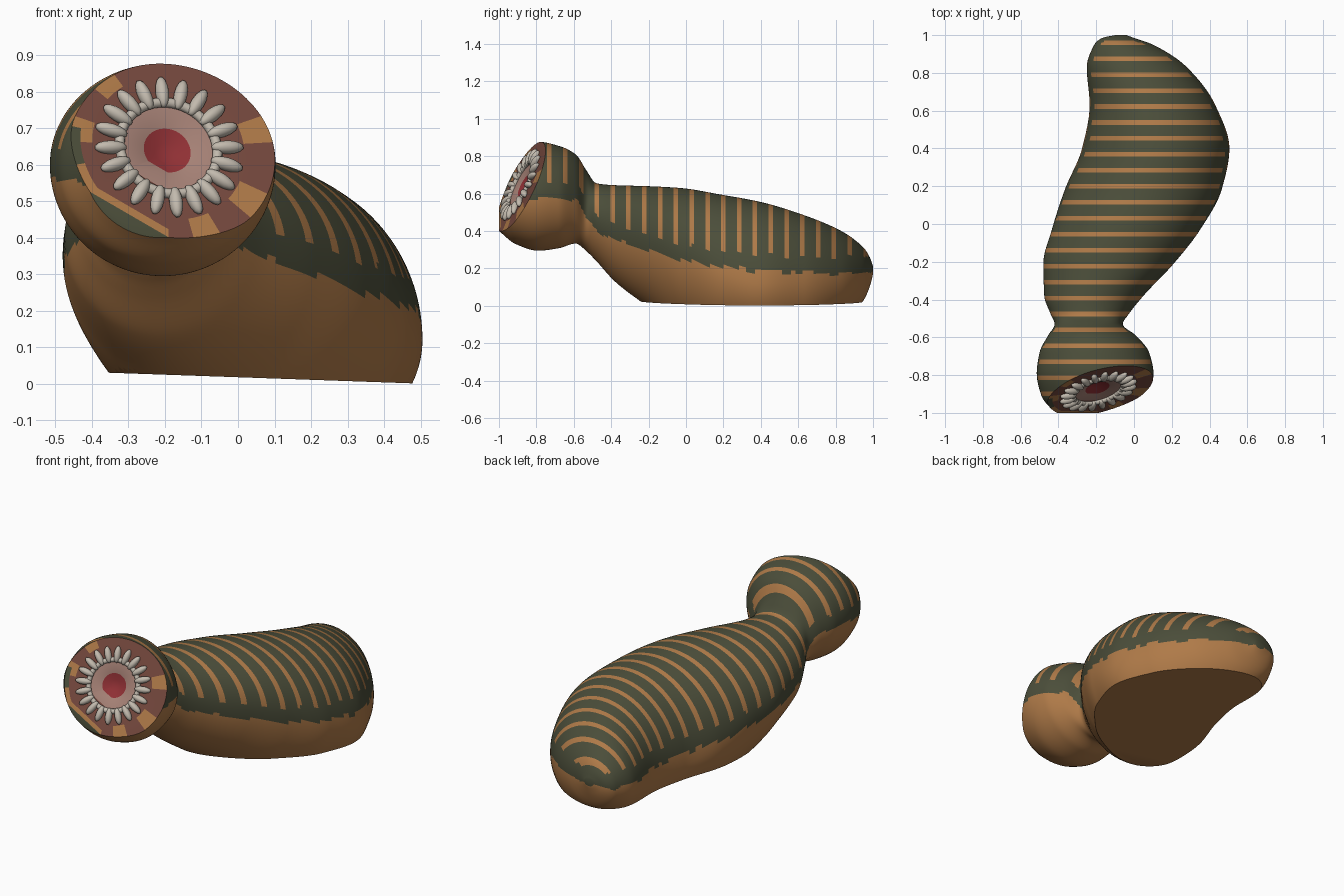
import bpy, bmesh, math
from mathutils import Vector, Matrix

cube = bpy.data.objects.get("Cube")
if cube:
    bpy.data.objects.remove(cube, do_unlink=True)


def material(name, rgb):
    m = bpy.data.materials.new(name)
    m.use_nodes = True
    m.diffuse_color = (*rgb, 1)
    for node in m.node_tree.nodes:
        if node.type == 'BSDF_PRINCIPLED':
            node.inputs["Base Color"].default_value = (*rgb, 1)
            node.inputs["Roughness"].default_value = 0.7
    return m


TAN, GREEN, GUM, PINK, RED, IVORY = range(6)
MATERIALS = [
    material("tan_skin", (.43, .195, .065)),
    material("dark_green_skin", (.07, .075, .042)),
    material("dull_red_gum", (.18, .066, .048)),
    material("pale_pink_flesh", (.38, .22, .18)),
    material("red_throat", (.28, .03, .035)),
    material("ivory_teeth", (.54, .49, .42)),
]

# Sections along the body: y, side min x, side max x, widest z, top z, bottom z, colour line z
SECTIONS = sorted([
    (1.0, -.10, -.04, .19, .21, .17, .19),
    (.985, -.17, .0, .18, .255, .11, .18),
    (.95, -.21, .10, .17, .31, .03, .18),
    (.83, -.25, .28, .15, .40, -.08, .17),
    (.63, -.235, .43, .13, .485, -.18, .18),
    (.4, -.275, .505, .12, .555, -.2, .19),
    (.185, -.365, .465, .18, .595, -.2, .21),
    (-.03, -.435, .35, .28, .63, -.13, .25),
    (-.21, -.48, .21, .35, .64, .0, .30),
    (-.38, -.475, .05, .40, .645, .13, .35),
    (-.48, -.44, -.03, .46, .655, .24, .41),
    (-.53, -.42, -.06, .50, .72, .29, .47),
    (-.59, -.455, .01, .56, .81, .333, .56),
    (-.68, -.50, .08, .59, .855, .308, .58),
    (-.79, -.515, .103, .6, .877, .295, .57),
    (-.91, -.49, .08, .6, .85, .33, .56),
    (-1.0, -.42, .0, .6, .8, .40, .54),
])


def slope(i, c):
    """Slope that never overshoots the given sections."""
    if i == 0 or i == len(SECTIONS) - 1:
        i = max(i, 1)
        a, b = SECTIONS[i - 1], SECTIONS[i]
        return (b[c] - a[c]) / (b[0] - a[0])
    a, b, d = SECTIONS[i - 1:i + 2]
    s, t = (b[c] - a[c]) / (b[0] - a[0]), (d[c] - b[c]) / (d[0] - b[0])
    return 0 if s * t <= 0 else 2 * s * t / (s + t)


def section(y):
    i = 0
    while i < len(SECTIONS) - 2 and SECTIONS[i + 1][0] < y:
        i += 1
    a, b = SECTIONS[i], SECTIONS[i + 1]
    h = b[0] - a[0]
    t = min(max((y - a[0]) / h, 0), 1)
    blend = t * t * (3 - 2 * t)
    return [a[c] + (b[c] - a[c]) * blend
            + h * t * (1 - t) * ((1 - t) * slope(i, c) - t * slope(i + 1, c))
            for c in range(1, 7)]


PITCH, FIRST, SIDES = .0845, .96, 112


def skin_colour(p):
    wobble = .008 * math.sin(p.y * 31) + .006 * math.sin(p.y * 73 + p.x * 9)
    line = section(p.y)[5] + wobble
    if p.z < line:
        return TAN
    turn = (FIRST - p.y) / PITCH
    in_stripe = abs(turn - round(turn)) < .145
    return TAN if in_stripe and p.z > line + .085 else GREEN


# Body and head: one loft with rows aligned to the stripes
bm = bmesh.new()
row = PITCH / 7
ys = [1.0, .997, .991] + [FIRST - row * j for j in range(-2, 163)]
ys = [y for y in ys if y > -.995] + [-1.0]
rings = []
for y in ys:
    xl, xr, zw, zt, zb, _ = section(y)
    ring = []
    for k in range(SIDES):
        a = math.tau * k / SIDES
        reach = zt - zw if math.sin(a) > 0 else zw - zb
        ring.append(bm.verts.new(((xl + xr) / 2 + (xr - xl) / 2 * math.cos(a), y,
                                  zw + reach * math.sin(a))))
    rings.append(ring)
for r, s in zip(rings, rings[1:]):
    for k in range(SIDES):
        n = (k + 1) % SIDES
        bm.faces.new((r[k], r[n], s[n], s[k]))
bm.faces.new(rings[0])
bm.faces.new(rings[-1])
for f in bm.faces:
    f.material_index = skin_colour(f.calc_center_median())


def cut(point, normal):
    geom = bm.verts[:] + bm.edges[:] + bm.faces[:]
    out = bmesh.ops.bisect_plane(bm, geom=geom, dist=1e-5, plane_co=point,
                                 plane_no=normal, clear_outer=True)
    return out["geom_cut"]


# Flat sole
edges = [e for e in cut((0, 0, .018), (-.035, 0, -1)) if isinstance(e, bmesh.types.BMEdge)]
bmesh.ops.edgenet_fill(bm, edges=edges, mat_nr=TAN)

# Slanted mouth plane with rings of flesh stepping in to the throat
CENTRE = Vector((-.19, -.882, .645))
NORMAL = Vector((.28, -1, .484)).normalized()
ACROSS = Vector((1, .28, 0)).normalized()
UP = NORMAL.cross(ACROSS)


def angle_of(p):
    return math.atan2((p - CENTRE).dot(UP), (p - CENTRE).dot(ACROSS))


def on_mouth(radius, angle, height=0):
    return CENTRE + radius * (ACROSS * math.cos(angle) + UP * math.sin(angle)) + NORMAL * height


rim = [v for v in cut(CENTRE, NORMAL) if isinstance(v, bmesh.types.BMVert)]
rim.sort(key=lambda v: angle_of(v.co))
angles = [angle_of(v.co) for v in rim]
PATCHES = (10, 125, 165, 228, 285, 322)


def gum_colour(angle, outermost):
    deg = math.degrees(angle) % 360
    if outermost and 165 < deg < 250:
        return GREEN if deg < 190 else TAN
    return TAN if any(abs(deg - p) < 8 for p in PATCHES) else GUM


def inner_ring(radius, height):
    return [bm.verts.new(on_mouth(radius, a, height)) for a in angles]


loops = [rim,
         [bm.verts.new(v.co.lerp(on_mouth(.21, a), .4)) for v, a in zip(rim, angles)],
         inner_ring(.215, 0), inner_ring(.13, -.004), inner_ring(.066, -.015),
         inner_ring(.03, -.035)]
for i, (r, s) in enumerate(zip(loops, loops[1:])):
    for k in range(len(r)):
        n = (k + 1) % len(r)
        f = bm.faces.new((r[k], r[n], s[n], s[k]))
        f.material_index = (gum_colour(angles[k], i == 0) if i < 2
                            else (GUM, PINK, RED)[i - 2])
bm.faces.new(loops[-1]).material_index = RED
bmesh.ops.recalc_face_normals(bm, faces=bm.faces[:])


def finish(name, mesh_data, materials, limit):
    mesh = bpy.data.meshes.new(name)
    mesh_data.to_mesh(mesh)
    mesh_data.free()
    for m in materials:
        mesh.materials.append(m)
    obj = bpy.data.objects.new(name, mesh)
    bpy.context.collection.objects.link(obj)
    bpy.ops.object.select_all(action='DESELECT')
    obj.select_set(True)
    bpy.context.view_layer.objects.active = obj
    bpy.ops.object.shade_smooth_by_angle(angle=math.radians(limit))
    return obj


finish("worm_body", bm, MATERIALS, 40)

# Teeth: rounded radial bars around the throat
TEETH = 20
teeth = bmesh.new()
for i in range(TEETH):
    a = math.tau * i / TEETH
    out = ACROSS * math.cos(a) + UP * math.sin(a)
    frame = Matrix((out, NORMAL.cross(out), NORMAL)).transposed().to_4x4()
    place = Matrix.Translation(on_mouth(.166, a, .006)) @ frame
    bmesh.ops.create_uvsphere(teeth, u_segments=14, v_segments=10, radius=1,
                              matrix=place @ Matrix.Diagonal((.046, .0185, .02, 1)))
finish("teeth", teeth, [MATERIALS[IVORY]], 60)

# Ridge joining the inner ends of the teeth
bpy.ops.mesh.primitive_torus_add(major_segments=60, minor_segments=10,
                                 major_radius=.138, minor_radius=.014)
ridge = bpy.context.object
ridge.name = "tooth_ridge"
ridge.matrix_world = (Matrix.Translation(CENTRE)
                      @ Matrix((ACROSS, UP, NORMAL)).transposed().to_4x4())
ridge.data.materials.append(MATERIALS[IVORY])
bpy.ops.object.shade_smooth_by_angle(angle=math.radians(60))
